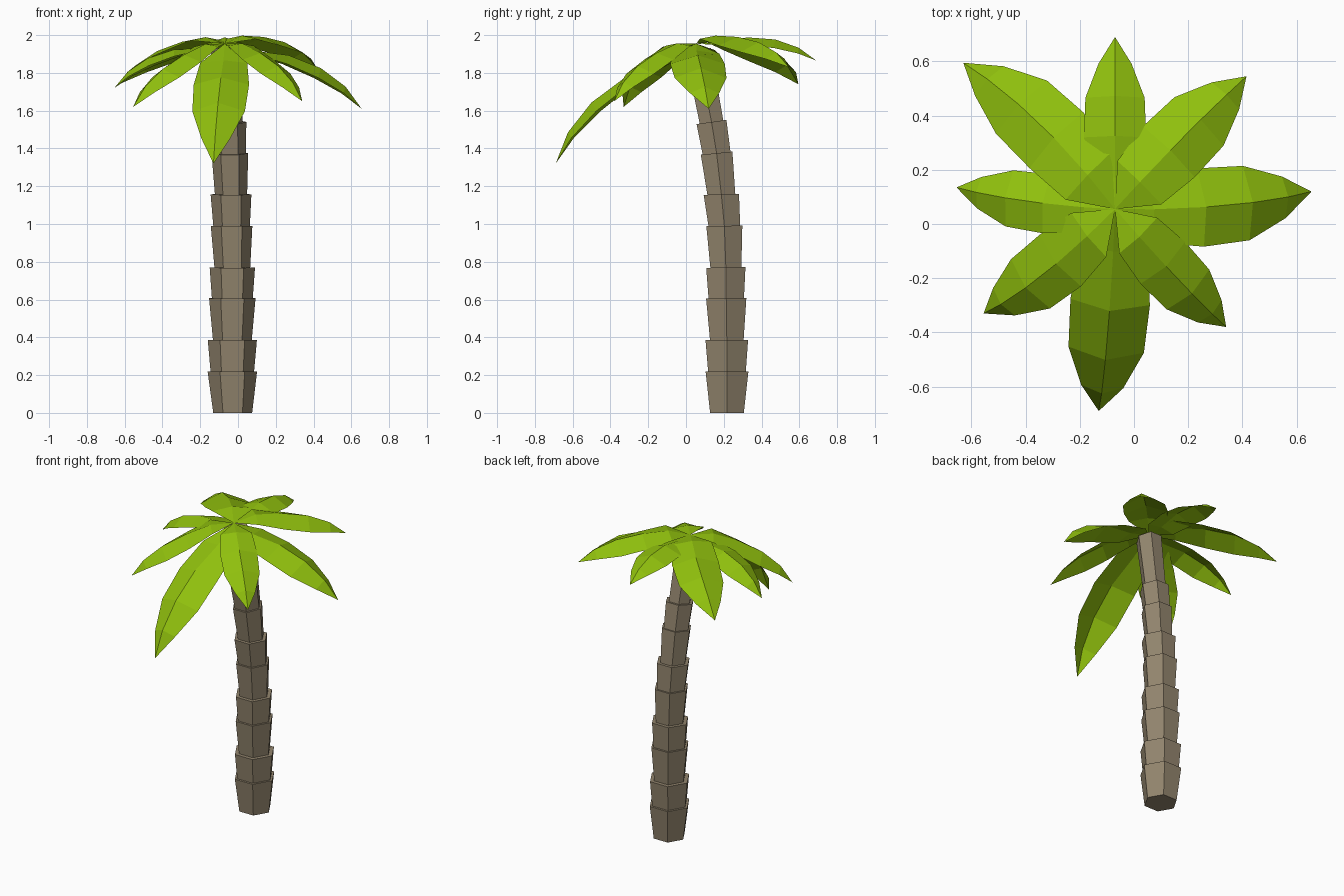
import bpy, bmesh
from math import cos, sin, pi
from mathutils import Vector, Matrix

cube = bpy.data.objects.get("Cube")
if cube:
    bpy.data.objects.remove(cube, do_unlink=True)


def material(name, rgb):
    mat = bpy.data.materials.new(name)
    mat.use_nodes = True
    mat.diffuse_color = (*rgb, 1)
    mat.node_tree.nodes["Principled BSDF"].inputs["Base Color"].default_value = (*rgb, 1)
    return mat


def finish(bm, name, mat):
    mesh = bpy.data.meshes.new(name)
    bm.to_mesh(mesh)
    bm.free()
    mesh.materials.append(mat)
    obj = bpy.data.objects.new(name, mesh)
    bpy.context.collection.objects.link(obj)
    return obj


bark = material("brown bark", (0.29, 0.235, 0.155))
green = material("leaf green", (0.28, 0.53, 0.004))

# Trunk: stacked six-sided segments, each flaring towards its top
# Each joint: centre x, y, z, flared radius, ring tilt
joints = [
    (-0.028, 0.217, 0.00, 0.103, 0.00),
    (-0.03, 0.217, 0.22, 0.131, 0.00),
    (-0.03, 0.216, 0.385, 0.130, 0.00),
    (-0.03, 0.213, 0.607, 0.123, 0.01),
    (-0.03, 0.211, 0.77, 0.120, 0.02),
    (-0.034, 0.203, 0.99, 0.110, 0.02),
    (-0.037, 0.187, 1.157, 0.108, 0.03),
    (-0.043, 0.162, 1.375, 0.097, 0.10),
    (-0.048, 0.135, 1.54, 0.092, 0.14),
    (-0.065, 0.063, 1.92, 0.080, 0.18),
]


def ring(bm, joint, scale):
    x, y, z, radius, tilt = joint
    place = Matrix.Translation((x, y, z)) @ Matrix.Rotation(tilt, 4, "X")
    return [bm.verts.new(place @ Vector((radius * scale * cos(k * pi / 3),
                                         radius * scale * sin(k * pi / 3), 0)))
            for k in range(6)]


for i, (low, high) in enumerate(zip(joints, joints[1:])):
    bm = bmesh.new()
    # Every second joint steps in further
    inset = 1 if i == 0 else 0.88 if i % 2 else 0.79
    a = ring(bm, low, inset)
    b = ring(bm, high, 1)
    for k in range(6):
        n = (k + 1) % 6
        bm.faces.new((a[k], a[n], b[n], b[k]))
    bm.faces.new(a[::-1])
    bm.faces.new(b)
    finish(bm, f"trunk_segment_{i + 1}", bark)

# Leaves: pointed blades arching from the crown, folded along the midrib
crown = Vector((-0.07, 0.055, 1.955))
# Stations along a leaf: length fraction, width factor, arch height, edge drop
stations = [(0.18, 0.85, 0.035, 0.15), (0.41, 1.0, 0.11, 0.35),
            (0.64, 0.95, 0.125, 0.42), (0.84, 0.53, 0.085, 0.5)]
# Each leaf: tip position, half width, sideways bow
leaves = {
    "back": ((-0.07, 0.69, 1.865), 0.115, 0),
    "back_left": ((0.415, 0.545, 1.83), 0.134, 0.008),
    "left": ((0.655, 0.12, 1.61), 0.145, -0.023),
    "front_left": ((0.34, -0.38, 1.65), 0.113, -0.008),
    "front": ((-0.13, -0.69, 1.32), 0.147, 0.01),
    "front_right": ((-0.555, -0.33, 1.62), 0.122, 0.024),
    "right": ((-0.655, 0.135, 1.72), 0.11, 0.015),
    "back_right": ((-0.63, 0.595, 1.74), 0.143, -0.034),
}


def leaf(name, tip, half, bow, overlap):
    chord = Vector(tip) - crown
    side = Vector((-chord.y, chord.x, 0)).normalized()
    up = chord.cross(side).normalized()
    bm = bmesh.new()
    rows = []
    for t, width, arch, fold in stations:
        # Diagonal leaves lie over their neighbours near the crown
        arch += overlap * (1 - t) ** 4
        mid = crown + chord * t + side * bow * 4 * t * (1 - t) + up * chord.length * arch
        w = half * width
        rows.append([bm.verts.new(mid + side * w * s - up * w * fold * abs(s))
                     for s in (1, 0, -1)])
    root, end = bm.verts.new(crown), bm.verts.new(tip)
    for j in (0, 1):
        bm.faces.new((root, rows[0][j + 1], rows[0][j]))
        bm.faces.new((end, rows[-1][j], rows[-1][j + 1]))
        for p, q in zip(rows, rows[1:]):
            bm.faces.new((p[j], p[j + 1], q[j + 1], q[j]))
    finish(bm, name, green)


for where, (tip, half, bow) in leaves.items():
    leaf(f"{where}_leaf", tip, half, bow, 0.13 if "_" in where else 0)
